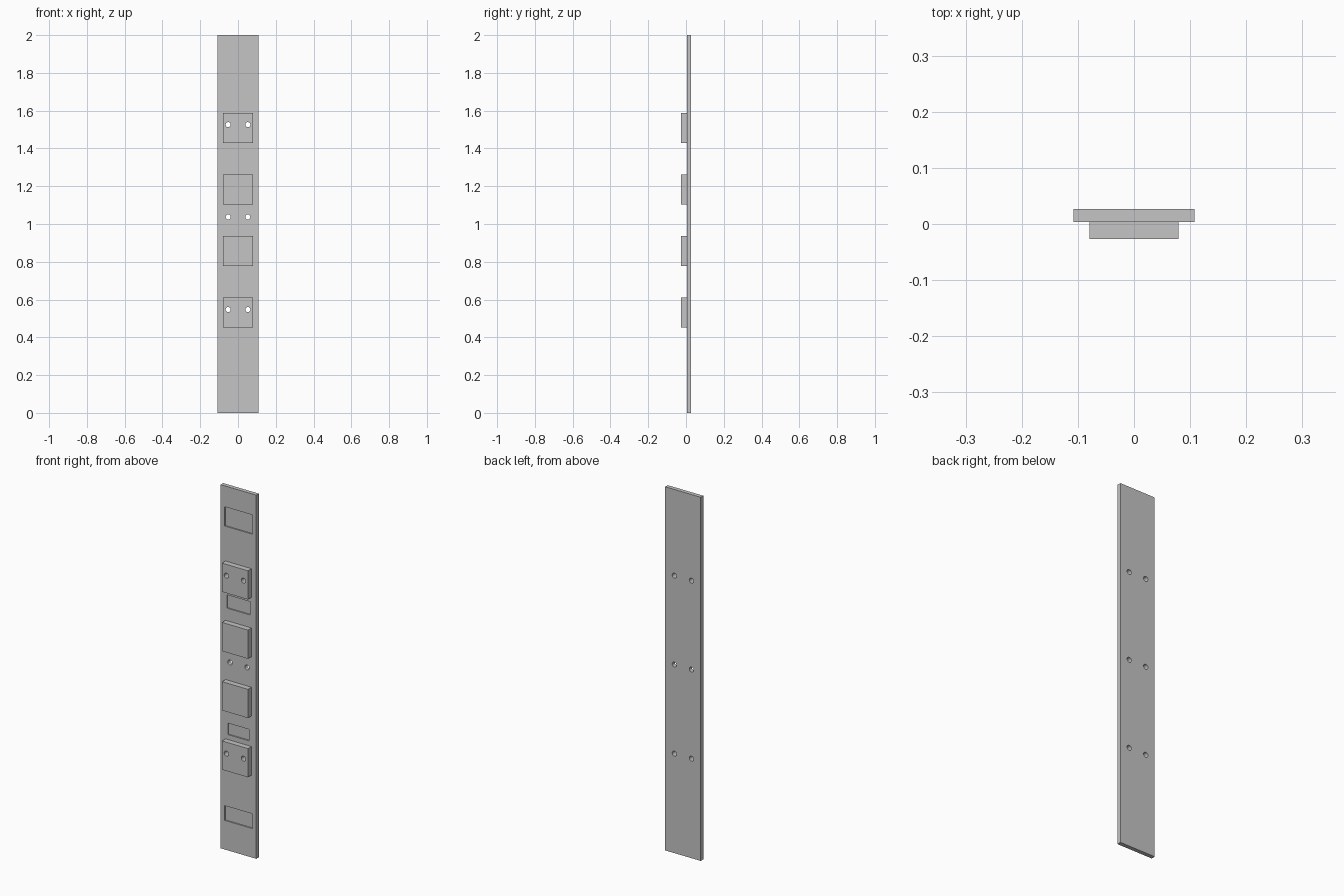
import bpy, bmesh
from math import radians
from mathutils import Matrix, Vector

if "Cube" in bpy.data.objects:
    bpy.data.objects.remove(bpy.data.objects["Cube"])

GREY = (0.555, 0.555, 0.555, 1)
grey = bpy.data.materials.new("light grey")
grey.use_nodes = True
grey.diffuse_color = GREY
grey.node_tree.nodes["Principled BSDF"].inputs["Base Color"].default_value = GREY

HALF_W, PLATE_FRONT, PLATE_BACK = 0.108, 0.004, 0.0265
PAD_FRONT, PAD_HALF = -0.0265, 0.079
POCKET_DEPTH = 0.007
HOLE_X, HOLE_R = 0.052, 0.0135
HOLE_Z = (0.547, 1.037, 1.526)
PAD_Z = (0.531, 0.857, 1.183, 1.509)
# Pocket half width, bottom, top
POCKETS = ((0.084, 0.16, 0.241), (0.064, 0.637, 0.70),
           (0.071, 1.331, 1.404), (0.084, 1.779, 1.885))


def add_box(bm, half_w, y0, y1, z0, z1):
    centre = Vector((0, (y0 + y1) / 2, (z0 + z1) / 2))
    size = Matrix.Diagonal((2 * half_w, y1 - y0, z1 - z0, 1))
    bmesh.ops.create_cube(bm, size=1, matrix=Matrix.Translation(centre) @ size)


def add_hole_pair(bm, z):
    for x in (-HOLE_X, HOLE_X):
        place = Matrix.Translation((x, 0, z)) @ Matrix.Rotation(radians(90), 4, "X")
        bmesh.ops.create_cone(bm, cap_ends=True, segments=32, radius1=HOLE_R,
                              radius2=HOLE_R, depth=0.2, matrix=place)


def to_object(bm, name):
    mesh = bpy.data.meshes.new(name)
    bm.to_mesh(mesh)
    bm.free()
    mesh.materials.append(grey)
    obj = bpy.data.objects.new(name, mesh)
    bpy.context.collection.objects.link(obj)
    return obj


def cut(obj, bm):
    cutter = to_object(bm, obj.name + "_cutter")
    cutter.hide_render = True
    mod = obj.modifiers.new("cut", "BOOLEAN")
    mod.operation, mod.solver, mod.object = "DIFFERENCE", "EXACT", cutter
    bpy.ops.object.select_all(action="DESELECT")
    obj.select_set(True)
    bpy.context.view_layer.objects.active = obj
    bpy.ops.object.modifier_apply(modifier=mod.name)
    bpy.data.objects.remove(cutter)
    bpy.ops.object.shade_smooth_by_angle(angle=radians(30))


# Long backing plate with through holes and shallow front pockets
bm = bmesh.new()
add_box(bm, HALF_W, PLATE_FRONT, PLATE_BACK, 0, 2)
plate = to_object(bm, "backing_plate")
bm = bmesh.new()
for z in HOLE_Z:
    add_hole_pair(bm, z)
for half_w, z0, z1 in POCKETS:
    add_box(bm, half_w, PLATE_FRONT - 0.02, PLATE_FRONT + POCKET_DEPTH, z0, z1)
cut(plate, bm)

# Four square pads; the end ones are drilled through
for i, zc in enumerate(PAD_Z):
    bm = bmesh.new()
    add_box(bm, PAD_HALF, PAD_FRONT, PLATE_FRONT, zc - PAD_HALF, zc + PAD_HALF)
    pad = to_object(bm, f"square_pad_{i + 1}")
    holes = [z for z in HOLE_Z if abs(z - zc) < PAD_HALF]
    if holes:
        bm = bmesh.new()
        add_hole_pair(bm, holes[0])
        cut(pad, bm)
